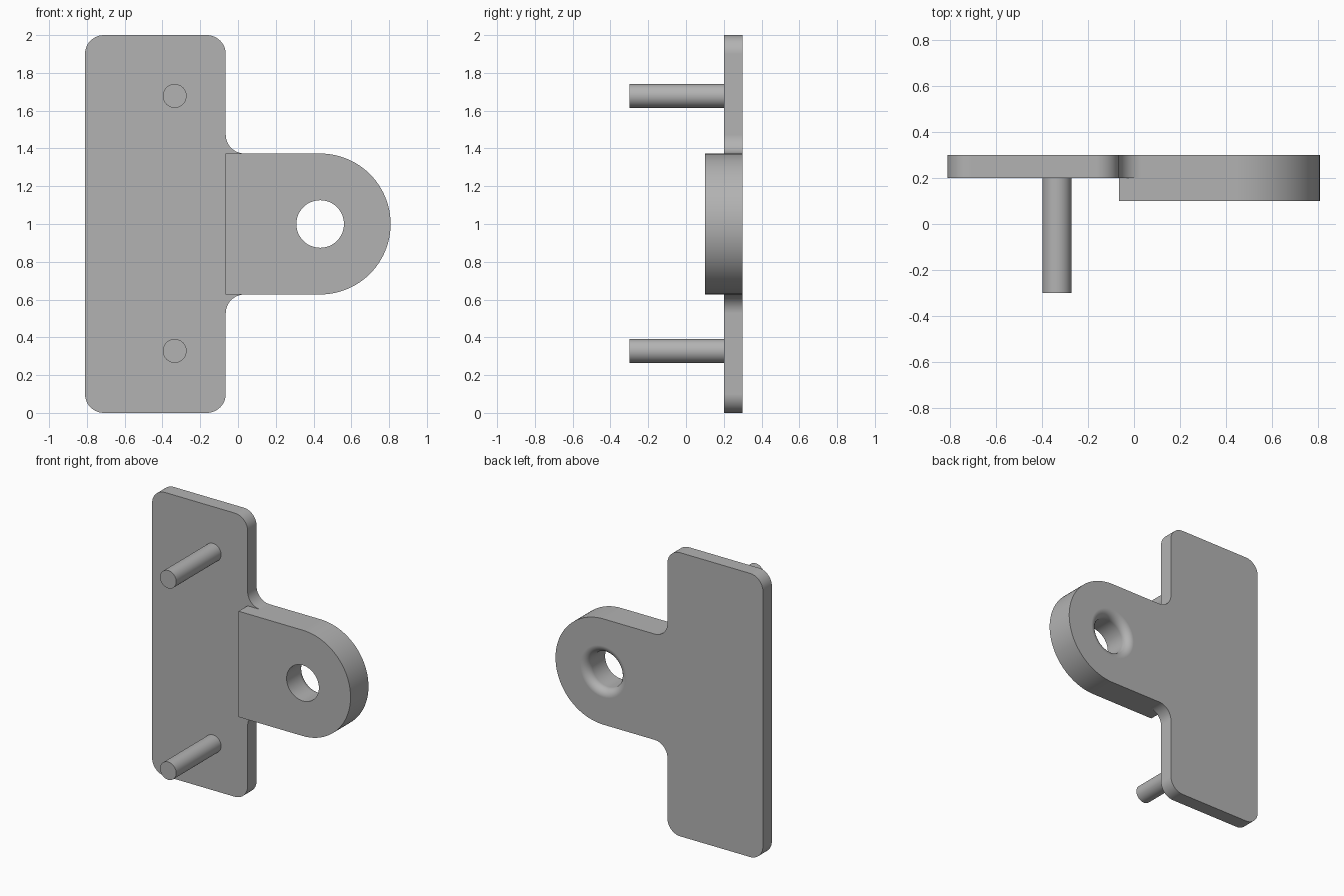
import bpy, bmesh
from math import sin, cos, pi, radians
from mathutils import Matrix

if "Cube" in bpy.data.objects:
    bpy.data.objects.remove(bpy.data.objects["Cube"], do_unlink=True)

grey = bpy.data.materials.new("plain grey")
grey.use_nodes = True
grey.diffuse_color = (0.45, 0.45, 0.45, 1)
grey.node_tree.nodes["Principled BSDF"].inputs["Base Color"].default_value = grey.diffuse_color

LEFT, EDGE = -0.81, -0.065     # plate sides
CX, CZ, R = 0.435, 1.0, 0.373  # lug centre and radius
ROUND, HOLE, FLARE = 0.1, 0.126, 0.055
FRONT, MID, BACK = 0.1, 0.2, 0.3


def arc(x, z, r, start, end, steps=12):
    angles = [radians(start + (end - start) * i / steps) for i in range(steps + 1)]
    return [(x + r * cos(a), z + r * sin(a)) for a in angles]


def make_object(name, bm):
    bmesh.ops.recalc_face_normals(bm, faces=bm.faces)
    mesh = bpy.data.meshes.new(name)
    bm.to_mesh(mesh)
    bm.free()
    mesh.materials.append(grey)
    obj = bpy.data.objects.new(name, mesh)
    bpy.context.collection.objects.link(obj)
    return obj


def extrude_profile(name, points, y0, y1):
    bm = bmesh.new()
    face = bm.faces.new([bm.verts.new((x, y0, z)) for x, z in points])
    new = bmesh.ops.extrude_face_region(bm, geom=[face])["geom"]
    verts = [v for v in new if isinstance(v, bmesh.types.BMVert)]
    bmesh.ops.translate(bm, verts=verts, vec=(0, y1 - y0, 0))
    return make_object(name, bm)


def activate(obj):
    bpy.ops.object.select_all(action='DESELECT')
    obj.select_set(True)
    bpy.context.view_layer.objects.active = obj


def boolean(target, tool, operation):
    mod = target.modifiers.new(operation.title(), 'BOOLEAN')
    mod.object, mod.operation, mod.solver = tool, operation, 'EXACT'
    activate(target)
    bpy.ops.object.modifier_apply(modifier=mod.name)
    bpy.data.objects.remove(tool, do_unlink=True)


def smooth(obj):
    activate(obj)
    bpy.ops.object.shade_smooth_by_angle(angle=radians(30))
    mod = obj.modifiers.new("Flat face normals", 'WEIGHTED_NORMAL')
    mod.keep_sharp = True


# Thin plate with rounded corners, filleted into the round lug
nose = arc(CX, CZ, R, -90, 90, 48)
outline = (arc(LEFT + ROUND, ROUND, ROUND, 180, 270)
           + arc(EDGE - ROUND, ROUND, ROUND, -90, 0)
           + arc(EDGE + ROUND, CZ - R - ROUND, ROUND, 180, 90)
           + nose
           + arc(EDGE + ROUND, CZ + R + ROUND, ROUND, 270, 180)
           + arc(EDGE - ROUND, 2 - ROUND, ROUND, 0, 90)
           + arc(LEFT + ROUND, 2 - ROUND, ROUND, 90, 180))
bracket = extrude_profile("bracket_plate", outline, MID, BACK)

# Thicker pad on the front of the lug
pad = extrude_profile("lug_pad", [(EDGE, CZ - R)] + nose + [(EDGE, CZ + R)], FRONT, MID)
boolean(bracket, pad, 'UNION')

# Lathed cutter for the hole, flared at the back
profile = [(0, 0), (HOLE, 0)]
profile += arc(HOLE + FLARE, BACK - FLARE, FLARE, 180, 90, 8)
profile += [(HOLE + FLARE, BACK + 0.1), (0, BACK + 0.1)]
bm = bmesh.new()
verts = [bm.verts.new((CX + r, y, CZ)) for r, y in profile]
edges = [bm.edges.new(pair) for pair in zip(verts, verts[1:])]
bmesh.ops.spin(bm, geom=verts + edges, cent=(CX, 0, CZ), axis=(0, 1, 0),
               angle=2 * pi, steps=48, use_duplicate=False)
bmesh.ops.remove_doubles(bm, verts=bm.verts, dist=0.0001)
cutter = make_object("hole_cutter", bm)
cutter.hide_render = True
boolean(bracket, cutter, 'DIFFERENCE')
smooth(bracket)

# Two round pins standing out of the plate front
for name, z in (("lower_pin", 0.328), ("upper_pin", 1.678)):
    bm = bmesh.new()
    place = Matrix.Translation((-0.335, -0.05, z)) @ Matrix.Rotation(pi / 2, 4, 'X')
    bmesh.ops.create_cone(bm, cap_ends=True, segments=40, radius1=0.063,
                          radius2=0.063, depth=0.5, matrix=place)
    smooth(make_object(name, bm))
